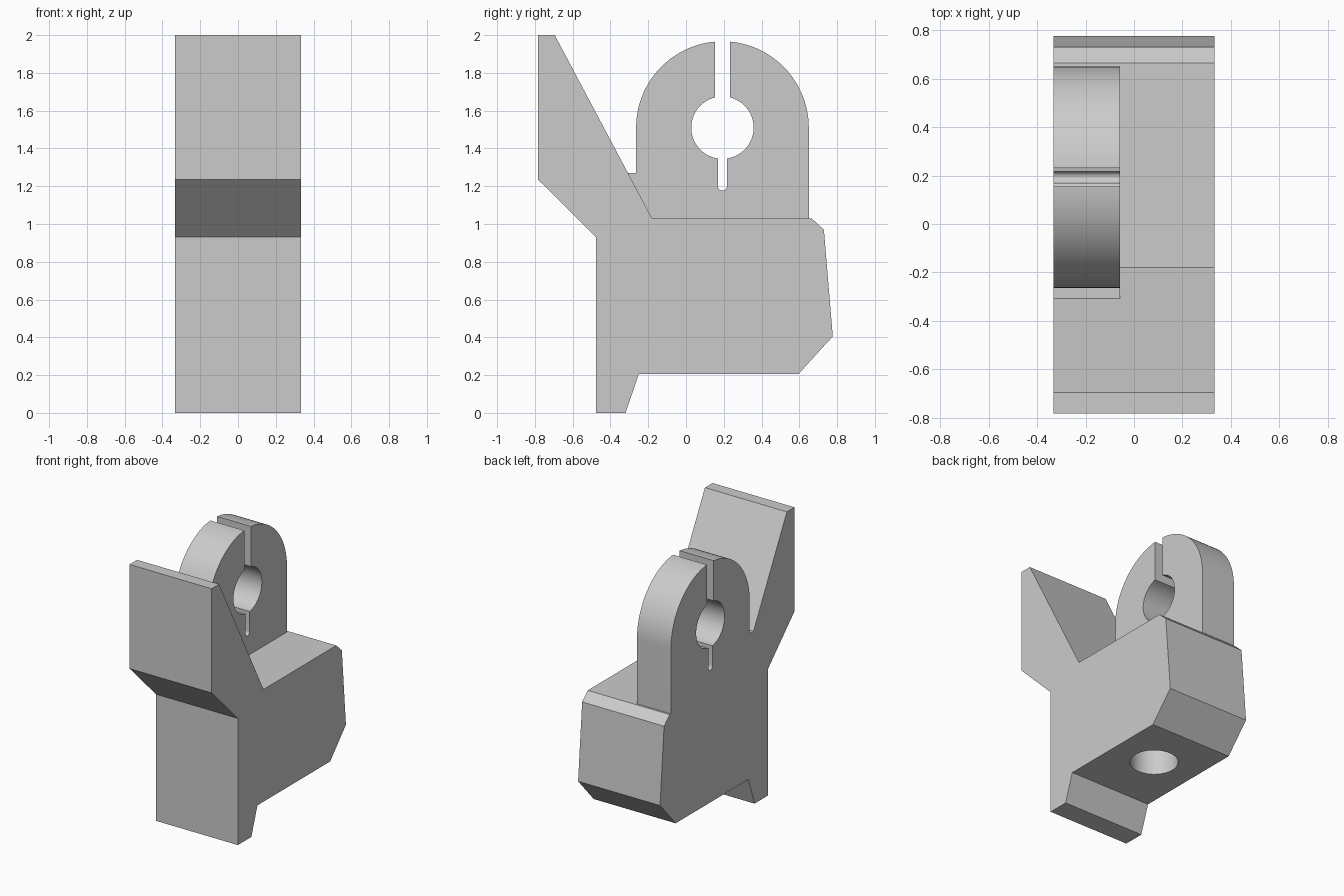
import bpy, bmesh
from math import sin, cos, asin, pi, radians

if "Cube" in bpy.data.objects:
    bpy.data.objects.remove(bpy.data.objects["Cube"])

grey = bpy.data.materials.new("plain grey")
grey.use_nodes = True
grey.diffuse_color = (0.6, 0.6, 0.6, 1)
grey.node_tree.nodes["Principled BSDF"].inputs["Base Color"].default_value = (0.6, 0.6, 0.6, 1)

HALF = 0.333            # half width of the bracket
CY, CZ = 0.193, 1.51    # centre of the clamp bore


def arc(r, a0, a1, n, cz=CZ):
    """Points on a circle in the side plane, angle measured from +y towards +z."""
    return [(CY + r * cos(a0 + (a1 - a0) * i / n), cz + r * sin(a0 + (a1 - a0) * i / n))
            for i in range(n + 1)]


def slab(name, profile, x0, x1):
    """Extrude a side profile of (y, z) points from x0 to x1."""
    bm = bmesh.new()
    face = bm.faces.new([bm.verts.new((x0, y, z)) for y, z in profile])
    new = bmesh.ops.extrude_face_region(bm, geom=[face])["geom"]
    bmesh.ops.translate(bm, vec=(x1 - x0, 0, 0),
                        verts=[v for v in new if isinstance(v, bmesh.types.BMVert)])
    bmesh.ops.recalc_face_normals(bm, faces=bm.faces)
    mesh = bpy.data.meshes.new(name)
    bm.to_mesh(mesh)
    bm.free()
    mesh.materials.append(grey)
    obj = bpy.data.objects.new(name, mesh)
    bpy.context.collection.objects.link(obj)
    return obj


def combine(obj, tool, operation):
    """Apply a boolean and discard the tool."""
    mod = obj.modifiers.new(operation.lower(), "BOOLEAN")
    mod.operation, mod.object, mod.solver = operation, tool, "EXACT"
    bpy.context.view_layer.objects.active = obj
    bpy.ops.object.modifier_apply(modifier=mod.name)
    bpy.data.objects.remove(tool)


# Body with the angled front arm, the lower lip and chamfered rear
body = slab("bracket_body", [
    (-0.477, 0), (-0.32, 0), (-0.25, 0.205), (0.595, 0.205), (0.777, 0.405),
    (0.73, 0.97), (0.665, 1.03), (-0.18, 1.03), (-0.695, 2), (-0.783, 2),
    (-0.783, 1.235), (-0.477, 0.93)], -HALF, HALF)

# Split clamp ring: the bore opens through a top slot and ends in a relief slit
R, BORE, SLOT, SLIT = 0.457, 0.165, 0.039, 0.024
top_out, top_in, low_in = asin(SLOT / R), asin(SLOT / BORE), asin(SLIT / BORE)
profile = [(-0.4, 0.8), (0.65, 0.8)]
profile += arc(R, 0, pi / 2 - top_out, 28)
profile += arc(BORE, pi / 2 - top_in, -pi / 2 + low_in, 28)
profile += arc(SLIT, 0, -pi, 8, 1.2)
profile += arc(BORE, 1.5 * pi - low_in, pi / 2 + top_in, 28)
profile += arc(R, pi / 2 + top_out, pi, 28)
profile += [(CY - R, 1.27), (-0.4, 1.27)]
combine(body, slab("clamp_ring", profile, -HALF, -0.057), "UNION")

# Blind round hole in the underside
bpy.ops.mesh.primitive_cylinder_add(vertices=64, radius=0.162, depth=0.7,
                                    location=(0, 0.21, 0.35))
hole = bpy.context.object
hole.data.materials.append(grey)
combine(body, hole, "DIFFERENCE")

# Smooth the round walls, keep the machined edges sharp
bpy.ops.object.select_all(action="DESELECT")
body.select_set(True)
bpy.context.view_layer.objects.active = body
bpy.ops.object.shade_smooth_by_angle(angle=radians(25))
